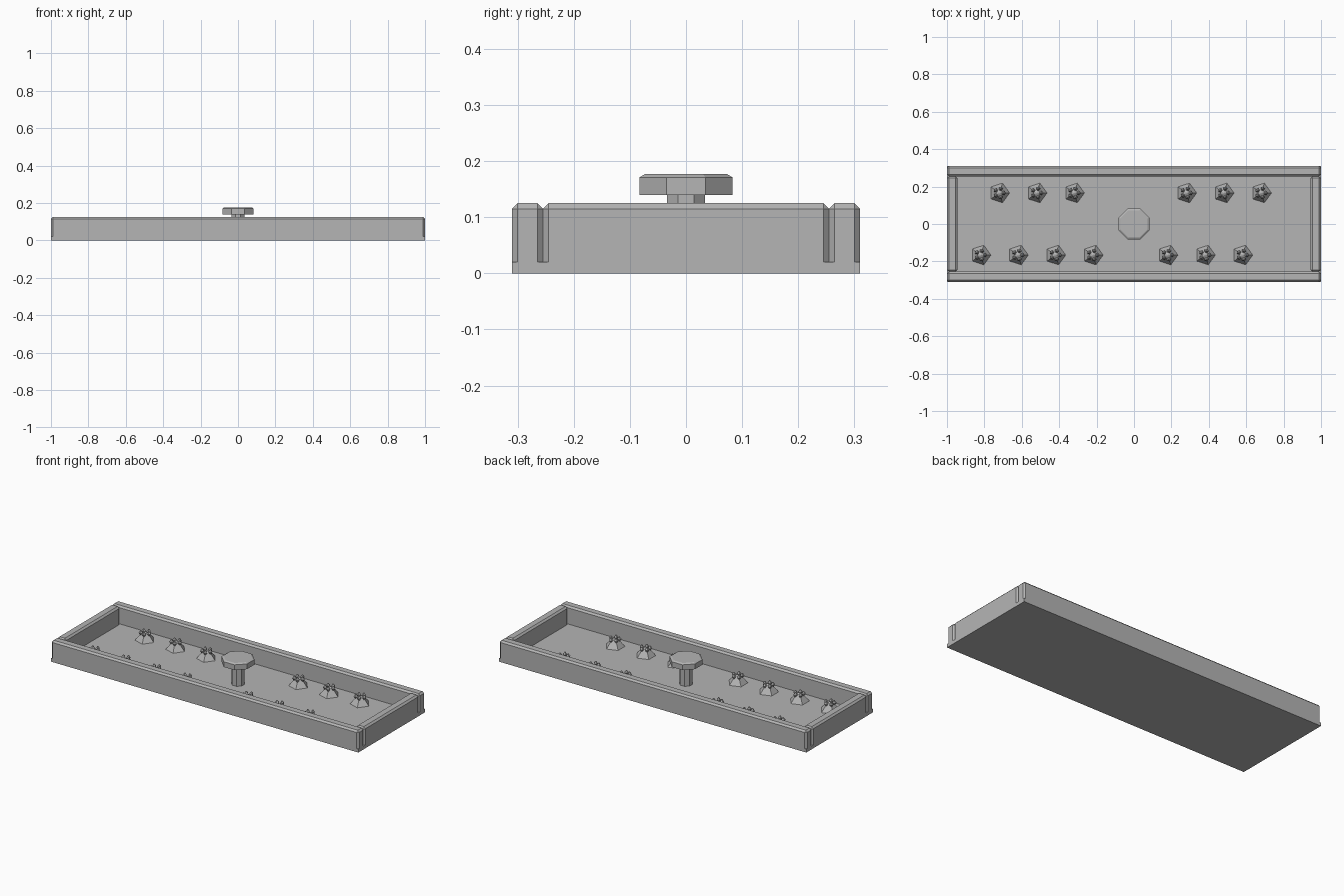
import bpy, bmesh
from math import pi, cos, sin
from mathutils import Matrix, Vector

if "Cube" in bpy.data.objects:
    bpy.data.objects.remove(bpy.data.objects["Cube"])

grey = bpy.data.materials.new("stone_grey")
grey.use_nodes = True
grey.diffuse_color = (0.46, 0.46, 0.46, 1)
grey.node_tree.nodes["Principled BSDF"].inputs["Base Color"].default_value = grey.diffuse_color


def finish(name, bm):
    bmesh.ops.recalc_face_normals(bm, faces=bm.faces[:])
    mesh = bpy.data.meshes.new(name)
    bm.to_mesh(mesh)
    bm.free()
    mesh.materials.append(grey)
    obj = bpy.data.objects.new(name, mesh)
    bpy.context.collection.objects.link(obj)
    return obj


def block(name, low, high, chamfer=0):
    """Box between two corners; every edge but the bottom ones is chamfered."""
    low, high = Vector(low), Vector(high)
    size = high - low
    bm = bmesh.new()
    bmesh.ops.create_cube(bm, size=1, matrix=Matrix.Translation((low + high) / 2) @ Matrix.Diagonal((*size, 1)))
    if chamfer:
        edges = [e for e in bm.edges if max(v.co.z for v in e.verts) > low.z + 0.001]
        bmesh.ops.bevel(bm, geom=edges, offset=chamfer, segments=1, affect='EDGES')
    return finish(name, bm)


def lathe(bm, sides, rings, centre=(0, 0), turn=0):
    """Faceted solid from (radius, height) rings, closed at both ends."""
    loops = [[bm.verts.new((centre[0] + r * cos(turn + 2 * pi * i / sides),
                            centre[1] + r * sin(turn + 2 * pi * i / sides), z))
              for i in range(sides)] for r, z in rings]
    for a, b in zip(loops, loops[1:]):
        for i in range(sides):
            j = (i + 1) % sides
            bm.faces.new((a[i], a[j], b[j], b[i]))
    bm.faces.new(loops[0][::-1])
    bm.faces.new(loops[-1])


# Tray floor
FLOOR = 0.02
RIM = 0.125
block("tray_floor", (-1, -0.31, 0), (1, 0.31, FLOOR))

# Long and short walls
block("front_wall", (-1, -0.31, FLOOR), (1, -0.255, RIM), 0.01)
block("back_wall", (-1, 0.255, FLOOR), (1, 0.31, RIM), 0.01)
block("right_wall", (-1, -0.255, FLOOR), (-0.945, 0.255, RIM), 0.01)
block("left_wall", (0.945, -0.255, FLOOR), (1, 0.255, RIM), 0.01)

# Central pedestal: octagonal stem and chamfered cap
flat = cos(pi / 8)
bm = bmesh.new()
lathe(bm, 8, [(0.034 / flat, FLOOR), (0.034 / flat, 0.14)], turn=pi / 8)
finish("pedestal_stem", bm)
bm = bmesh.new()
lathe(bm, 8, [(0.083 / flat, 0.14), (0.083 / flat, 0.171), (0.073 / flat, 0.177)], turn=pi / 8)
finish("pedestal_cap", bm)

# Two rows of plants: five-sided mound with a ring of buds
rows = {0.166: (-0.72, -0.52, -0.32, 0.28, 0.48, 0.68),
        -0.166: (-0.82, -0.62, -0.42, -0.22, 0.18, 0.38, 0.58)}
for y, places in rows.items():
    for x in places:
        bm = bmesh.new()
        lathe(bm, 5, [(0.055, FLOOR), (0.022, 0.06), (0.004, 0.068)], (x, y))
        for i in range(5):
            a = 2 * pi * i / 5
            lathe(bm, 5, [(0.004, 0.05), (0.012, 0.064), (0.003, 0.077)],
                  (x + 0.024 * cos(a), y + 0.024 * sin(a)), a)
        finish("plant", bm)
